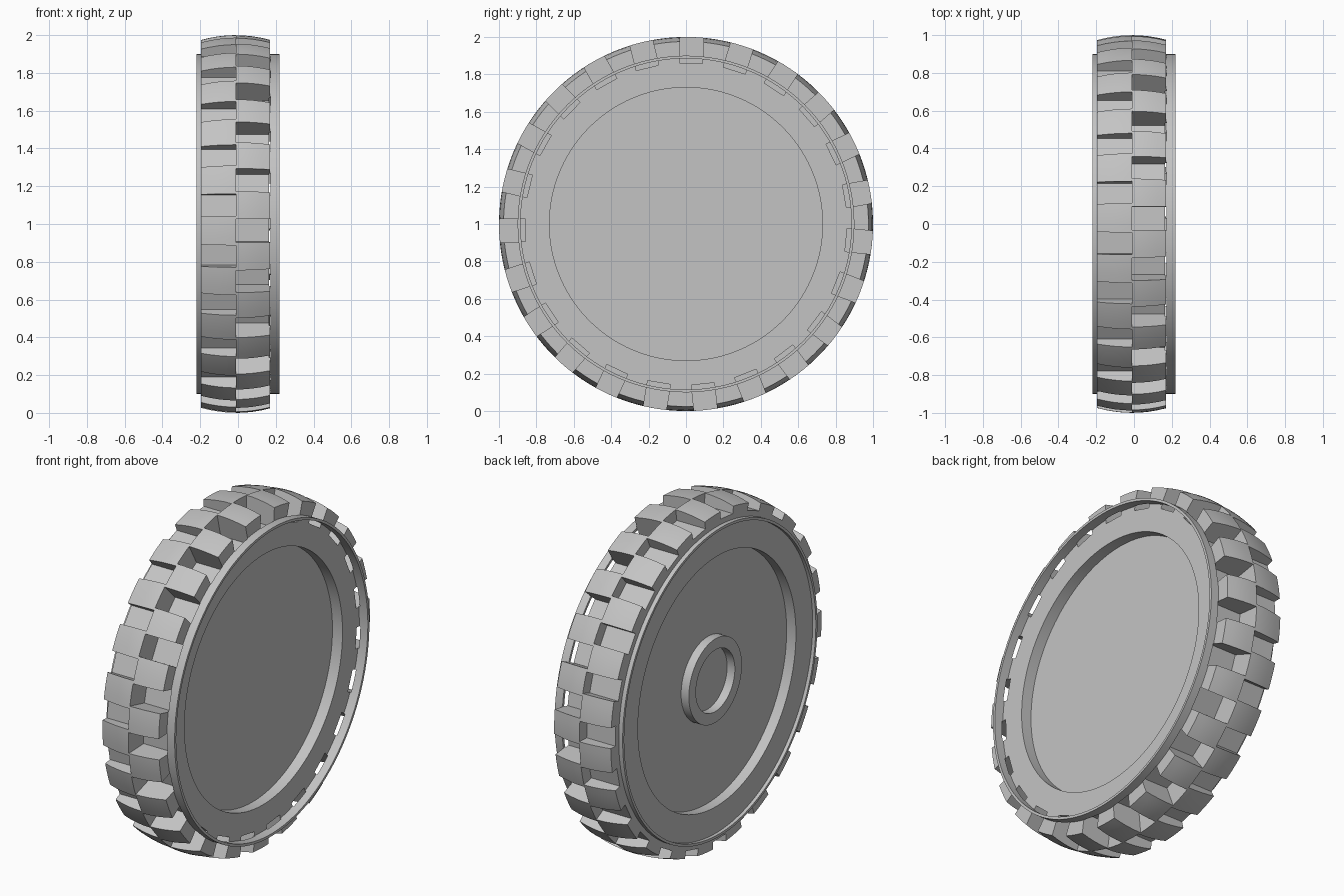
import bpy, bmesh, math
from mathutils import Matrix, Vector

cube = bpy.data.objects.get("Cube")
if cube:
    bpy.data.objects.remove(cube, do_unlink=True)

GREY = 0.55
LUGS = 23
SPLIT = -0.01  # plane between the two tread rows

mat = bpy.data.materials.new("plain grey")
mat.use_nodes = True
mat.diffuse_color = (GREY, GREY, GREY, 1)
mat.node_tree.nodes["Principled BSDF"].inputs["Base Color"].default_value = (GREY, GREY, GREY, 1)


def add_object(name, bm):
    mesh = bpy.data.meshes.new(name)
    bmesh.ops.recalc_face_normals(bm, faces=bm.faces)
    bm.to_mesh(mesh)
    bm.free()
    mesh.materials.append(mat)
    obj = bpy.data.objects.new(name, mesh)
    obj.location.z = 1
    bpy.context.collection.objects.link(obj)
    return obj


def lathe(name, profile, steps, closed=False):
    """Turn (x, radius) points around the axle."""
    bm = bmesh.new()
    verts = [bm.verts.new((x, 0, r)) for x, r in profile]
    edges = [bm.edges.new(pair) for pair in zip(verts, verts[1:])]
    if closed:
        edges.append(bm.edges.new((verts[-1], verts[0])))
    bmesh.ops.spin(bm, geom=verts + edges, cent=(0, 0, 0), axis=(1, 0, 0),
                   angle=math.tau, steps=steps)
    bmesh.ops.remove_doubles(bm, verts=bm.verts, dist=1e-4)
    return add_object(name, bm)


def groove_cutter(name, x0, x1, floor, width, start):
    """Ring of straight-sided blocks, one per gap between lugs."""
    bm = bmesh.new()
    height = 1.1 - floor
    block = Matrix.Translation(((x0 + x1) / 2, 0, floor + height / 2)) @ \
        Matrix.Diagonal((x1 - x0, width, height, 1))
    for i in range(LUGS):
        turn = Matrix.Rotation(-math.radians(start) - math.tau * i / LUGS, 4, "X")
        bmesh.ops.create_cube(bm, size=1, matrix=turn @ block)
    cutter = add_object(name, bm)
    cutter.hide_render = True
    return cutter


def smooth(obj):
    bpy.ops.object.select_all(action="DESELECT")
    obj.select_set(True)
    bpy.context.view_layer.objects.active = obj
    bpy.ops.object.shade_smooth_by_angle(angle=math.radians(25))


# Wheel body: back face, crowned tread, front face
left, right = -0.195, 0.17
crown = []
for i in range(9):
    x = left + (right - left) * i / 8
    crown.append((x, 1 - 0.75 * (x - SPLIT) ** 2))
back = [(-0.14, 0), (-0.14, 0.73), (-0.20, 0.73), (-0.20, 0.885),
        (-0.22, 0.885), (-0.22, 0.9), (left, 0.9)]
front = [(right, 0.9), (0.22, 0.9), (0.22, 0.885), (0.165, 0.885),
         (0.165, 0.73), (0.10, 0.73), (0.10, 0)]
wheel = lathe("wheel_body", back + crown + front, 138)

# Staggered tread gaps; the deep row opens into the rim recess
cutters = [groove_cutter("deep_gap_cutter", SPLIT, 0.172, 0.86, 0.124, 1.8),
           groove_cutter("shallow_gap_cutter", -0.25, SPLIT, 0.93, 0.118, 9.7)]
bpy.context.view_layer.objects.active = wheel
for cutter in cutters:
    mod = wheel.modifiers.new("tread gaps", "BOOLEAN")
    mod.operation = "DIFFERENCE"
    mod.solver = "EXACT"
    mod.object = cutter
    bpy.ops.object.modifier_apply(modifier=mod.name)
    bpy.data.objects.remove(cutter, do_unlink=True)
smooth(wheel)

# Hub ring on the back face
hub = lathe("hub_ring", [(-0.13, 0.18), (-0.19, 0.18), (-0.19, 0.245), (-0.13, 0.245)],
            64, closed=True)
smooth(hub)
